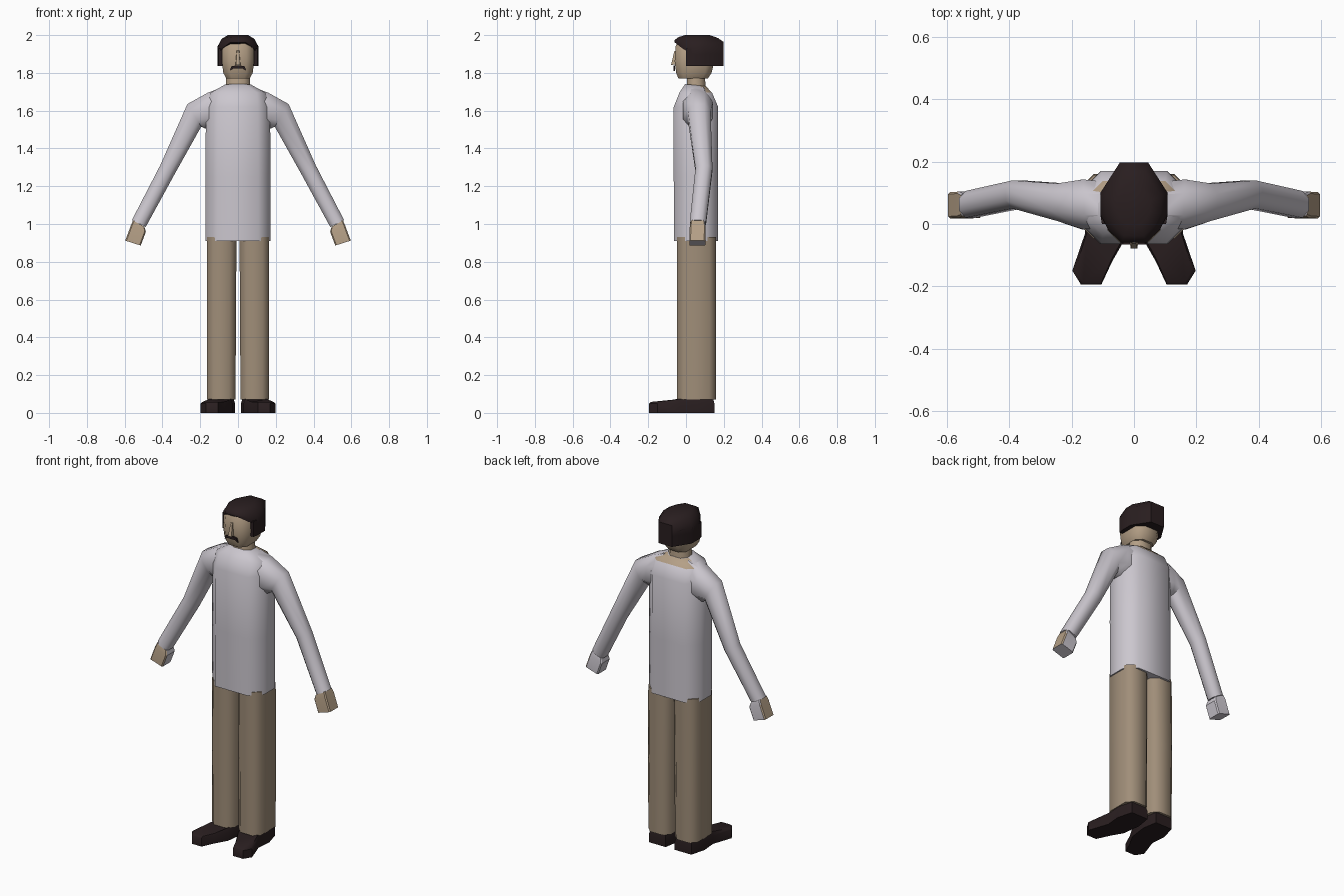
import bpy, bmesh, math
from mathutils import Vector

if "Cube" in bpy.data.objects:
    bpy.data.objects.remove(bpy.data.objects["Cube"])


def material(name, rgb):
    m = bpy.data.materials.new(name)
    m.diffuse_color = (*rgb, 1)
    m.use_nodes = True
    m.node_tree.nodes["Principled BSDF"].inputs["Base Color"].default_value = m.diffuse_color
    return m


SHIRT = material("shirt_grey", (0.60, 0.57, 0.62))
TROUSER = material("trouser_brown", (0.35, 0.27, 0.19))
SKIN = material("skin_tan", (0.46, 0.35, 0.24))
DARK = material("dark_brown", (0.022, 0.013, 0.014))


def loft(name, rings, mats, rule=None, mirror=False, angle=50):
    """Skin a list of equal-length point rings, capping both ends."""
    bm = bmesh.new()
    vr = [[bm.verts.new(p) for p in r] for r in rings]
    n = len(vr[0])
    for a, b in zip(vr, vr[1:]):
        for i in range(n):
            j = (i + 1) % n
            bm.faces.new((a[i], a[j], b[j], b[i]))
    bm.faces.new(vr[0][::-1])
    bm.faces.new(vr[-1])
    bmesh.ops.recalc_face_normals(bm, faces=bm.faces[:])
    if rule:
        for f in bm.faces:
            f.material_index = rule(f.calc_center_median(), f.normal)
    me = bpy.data.meshes.new(name)
    bm.to_mesh(me)
    bm.free()
    for m in mats:
        me.materials.append(m)
    ob = bpy.data.objects.new(name, me)
    bpy.context.collection.objects.link(ob)
    bpy.ops.object.select_all(action='DESELECT')
    ob.select_set(True)
    bpy.context.view_layer.objects.active = ob
    bpy.ops.object.shade_smooth_by_angle(angle=math.radians(angle))
    if mirror:
        ob.modifiers.new("mirror", 'MIRROR').use_mirror_merge = False
    return ob


def octagon(hx, hy, cx, cy):
    """Rectangle outline with cut corners."""
    return [(hx - cx, -hy), (hx, cy - hy), (hx, hy - cy), (hx - cx, hy),
            (cx - hx, hy), (-hx, hy - cy), (-hx, cy - hy), (cx - hx, -hy)]


def level(z, hx, y0, y1, cut, x=0.0, tilt=0.0):
    """Horizontal cut-corner ring from y0 to y1; tilt raises the front."""
    cy = (y0 + y1) / 2
    return [(x + px, cy + py, z - tilt * py)
            for px, py in octagon(hx, (y1 - y0) / 2, cut, cut)]


def limb(outer, inner, y, hy, cut=0.55):
    """Ring across a limb between an outer and an inner (x, z) point."""
    o, i = Vector((outer[0], y, outer[1])), Vector((inner[0], y, inner[1]))
    c, h = (o + i) / 2, (o - i) / 2
    return [c + h * u + Vector((0, hy * v, 0))
            for u, v in octagon(1, 1, cut, cut)]


# shirt body, with an open collar at the back
loft("shirt_body", [
    level(0.91, 0.172, -0.063, 0.17, 0.065),
    level(1.25, 0.172, -0.065, 0.17, 0.065),
    level(1.62, 0.170, -0.065, 0.17, 0.065),
    level(1.695, 0.145, -0.035, 0.138, 0.045),
    level(1.735, 0.07, -0.005, 0.105, 0.03, tilt=0.1)],
    [SHIRT, SKIN], lambda c, n: int(c.z > 1.70 and c.y > 0.08))

# sleeves
loft("sleeves", [
    limb((0.08, 1.725), (0.10, 1.50), 0.06, 0.075),
    limb((0.16, 1.695), (0.172, 1.505), 0.063, 0.08),
    limb((0.268, 1.635), (0.195, 1.515), 0.07, 0.06),
    limb((0.412, 1.31), (0.335, 1.265), 0.095, 0.045),
    limb((0.562, 1.02), (0.488, 0.985), 0.063, 0.043)],
    [SHIRT], mirror=True)

# hands, bare on the front and outer sides
loft("hands", [
    limb((0.555, 1.02), (0.495, 0.985), 0.062, 0.036, 0.15),
    limb((0.567, 0.993), (0.488, 0.958), 0.062, 0.042, 0.15),
    limb((0.597, 0.912), (0.515, 0.886), 0.06, 0.042, 0.15)],
    [SHIRT, SKIN], lambda c, n: int(n.y < -0.5 or n.x > 0.6), mirror=True, angle=30)

# trouser legs
loft("trouser_legs", [
    level(0.07, 0.075, -0.047, 0.158, 0.035, 0.088),
    level(0.50, 0.077, -0.047, 0.160, 0.035, 0.088),
    level(0.93, 0.078, -0.047, 0.158, 0.035, 0.086)],
    [TROUSER], mirror=True)

# shoes, toes turned outward
sole = [(0.03, 0.15), (0.14, 0.15), (0.165, 0.06), (0.157, -0.03), (0.198, -0.15),
        (0.17, -0.195), (0.105, -0.195), (0.07, -0.12), (0.03, -0.05), (0.015, 0.06)]
loft("shoes", [
    [(x, y, 0.0) for x, y in sole],
    [(x, y, 0.05) for x, y in sole],
    [(0.1 + (x - 0.1) * 0.9, y * 0.96, 0.074 if y > -0.06 else 0.058) for x, y in sole]],
    [DARK], mirror=True)

# neck and head
loft("neck", [level(1.68, 0.066, 0.0, 0.105, 0.03),
              level(1.80, 0.062, 0.008, 0.10, 0.03)], [SKIN])
loft("head", [
    level(1.77, 0.062, -0.04, 0.115, 0.03),
    level(1.80, 0.078, -0.052, 0.135, 0.035),
    level(1.86, 0.085, -0.06, 0.15, 0.04),
    level(1.94, 0.083, -0.055, 0.15, 0.04),
    level(1.98, 0.06, -0.035, 0.13, 0.03)], [SKIN])

# nose wedge
loft("nose", [
    [(-0.014, -0.05, 1.845), (0.014, -0.05, 1.845), (0.011, -0.079, 1.842), (-0.011, -0.079, 1.842)],
    [(-0.008, -0.05, 1.92), (0.008, -0.05, 1.92), (0.006, -0.062, 1.915), (-0.006, -0.062, 1.915)]],
    [SKIN], angle=30)

# moustache with drooping ends
profile = [(-0.043, 1.811), (-0.026, 1.822), (0.026, 1.822), (0.043, 1.811),
           (0.036, 1.834), (0.012, 1.839), (-0.012, 1.839), (-0.036, 1.834)]
loft("moustache", [[(x, y, z) for x, z in profile] for y in (-0.057, -0.066)], [DARK], angle=30)


def mirrored(half):
    return half + [(-x, y, z) for x, y, z in reversed(half)]


# hair: a cap with a fringe, and a lower part around the sides and back
outline = [(0.04, -0.06), (0.082, -0.02), (0.108, 0.03), (0.108, 0.10), (0.045, 0.198)]


def hair_ring(heights, s=1.0):
    return mirrored([(x * s, 0.05 + (y - 0.05) * s, z)
                     for (x, y), z in zip(outline, heights)])


loft("hair_cap", [
    hair_ring((1.962, 1.93, 1.90, 1.90, 1.90)),
    hair_ring((1.975, 1.955, 1.935, 1.94, 1.965)),
    hair_ring((1.99, 1.985, 1.98, 1.98, 1.985), 0.8),
    hair_ring((2.0,) * 5, 0.5)], [DARK])
lower = [(0.103, 0.0), (0.108, 0.03), (0.108, 0.10), (0.045, 0.198)]
loft("hair_sides", [mirrored([(x, y, z) for x, y in lower])
                    for z in (1.837, 1.93)], [DARK])
